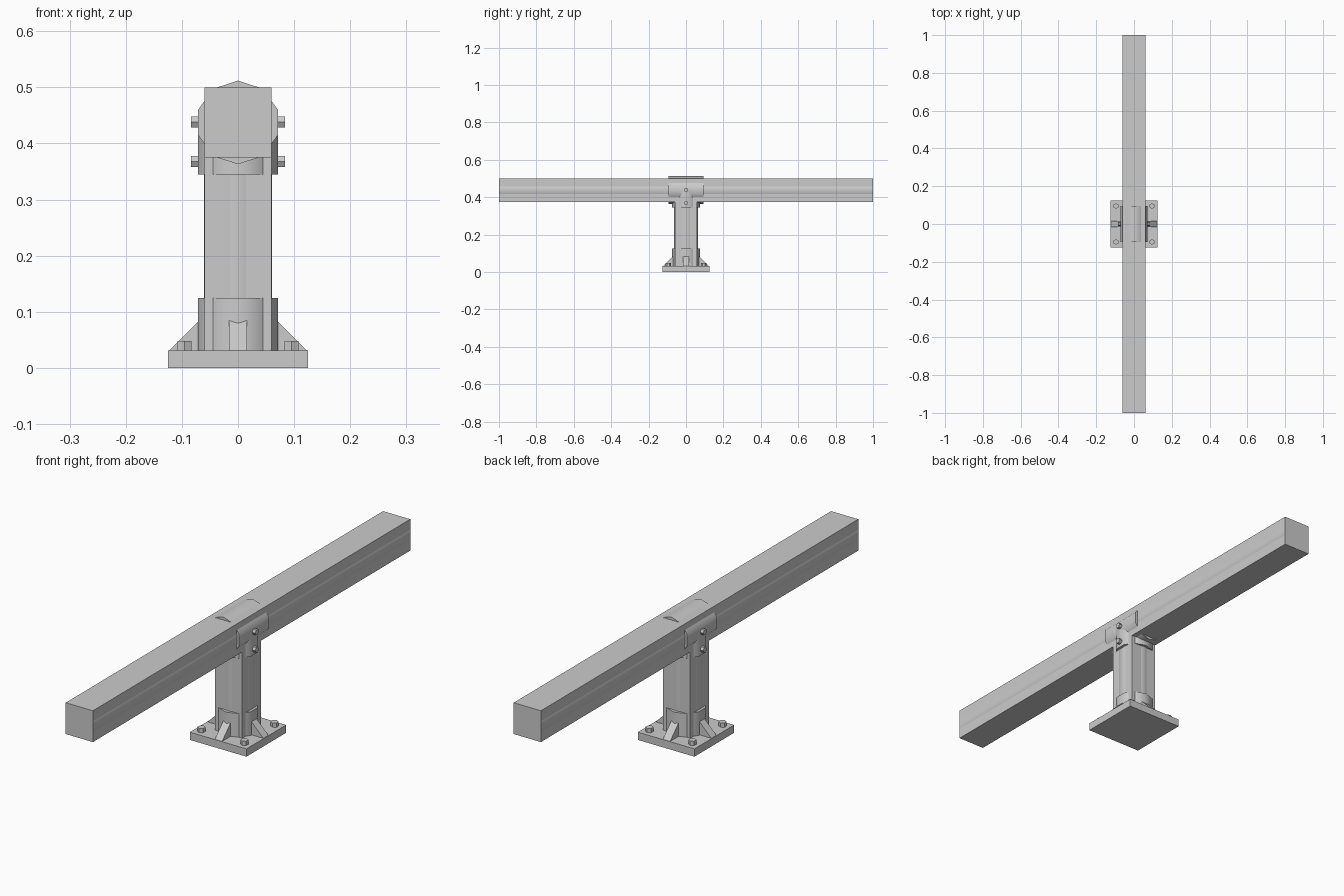
import bpy, bmesh, math
from mathutils import Matrix, Vector

if "Cube" in bpy.data.objects:
    bpy.data.objects.remove(bpy.data.objects["Cube"])


def finish(name, bm, smooth=None):
    bmesh.ops.recalc_face_normals(bm, faces=bm.faces)
    me = bpy.data.meshes.new(name)
    bm.to_mesh(me)
    bm.free()
    ob = bpy.data.objects.new(name, me)
    bpy.context.collection.objects.link(ob)
    if smooth:
        bpy.ops.object.select_all(action='DESELECT')
        ob.select_set(True)
        bpy.context.view_layer.objects.active = ob
        bpy.ops.object.shade_smooth_by_angle(angle=math.radians(smooth))
    return ob


def box(name, lo, hi):
    lo, hi = Vector(lo), Vector(hi)
    bm = bmesh.new()
    bmesh.ops.create_cube(bm, size=1)
    bmesh.ops.scale(bm, vec=hi - lo, verts=bm.verts)
    bmesh.ops.translate(bm, vec=(lo + hi) / 2, verts=bm.verts)
    return finish(name, bm)


def prism(name, start, end, side, sides, r, smooth=None):
    """Regular prism from start to end, with its first corner towards side."""
    start, end, u = Vector(start), Vector(end), Vector(side)
    w = (end - start).normalized().cross(u)
    bm = bmesh.new()
    rings = []
    for c in (start, end):
        rings.append([bm.verts.new(c + r * (u * math.cos(a) + w * math.sin(a)))
                      for a in (i * math.tau / sides for i in range(sides))])
    for ring in rings:
        bm.faces.new(ring)
    for i in range(sides):
        j = (i + 1) % sides
        bm.faces.new((rings[0][i], rings[0][j], rings[1][j], rings[1][i]))
    return finish(name, bm, smooth)


X, Y, Z = (1, 0, 0), (0, 1, 0), (0, 0, 1)
MID = 0.4375  # height of the beam axis

# Main timbers, each with a core that barely breaks the side faces
box("base_plate", (-.125, -.125, 0), (.125, .125, .031))
box("post", (-.06, -.059, .03), (.06, .059, .38))
box("beam", (-.06, -1, .375), (.06, 1, .5))
prism("beam_core", (0, -.999, MID), (0, .999, MID), Z, 10, .0635, 40)
prism("post_core", (0, 0, .03), (0, 0, .38), Y, 10, .0635, 40)

# Ten-sided sleeves: foot collar and T joint
prism("foot_collar", (0, 0, .03), (0, 0, .125), Y, 10, .0745, 40)
prism("joint_lower_sleeve", (0, 0, .345), (0, 0, MID), Y, 10, .0745, 40)
prism("joint_beam_sleeve", (0, -.094, MID), (0, .094, MID), Z, 10, .0745, 40)

# Hex bolts through the joint and into the ground plate
for s in (-1, 1):
    for z in (.368, .438):
        prism("joint_bolt", (s * .068, 0, z), (s * .084, 0, z), Y, 6, .0115)
    for t in (-1, 1):
        prism("base_bolt", (s * .095, t * .095, .03), (s * .095, t * .095, .048), Y, 6, .0144)

# Four triangular gussets around the foot
for k in range(4):
    bm = bmesh.new()
    f = bm.faces.new([bm.verts.new((x, -.016, z)) for x, z in
                      ((.05, .03), (.124, .03), (.05, .104))])
    new = bmesh.ops.extrude_face_region(bm, geom=[f])["geom"]
    bmesh.ops.translate(bm, vec=(0, .032, 0),
                        verts=[v for v in new if isinstance(v, bmesh.types.BMVert)])
    # keep the hidden tip inside the collar
    for v in bm.verts:
        if v.co.z > .1:
            v.co = (.056, v.co.y, .098)
    bm.transform(Matrix.Rotation(k * math.pi / 2, 4, 'Z'))
    finish("gusset", bm)
